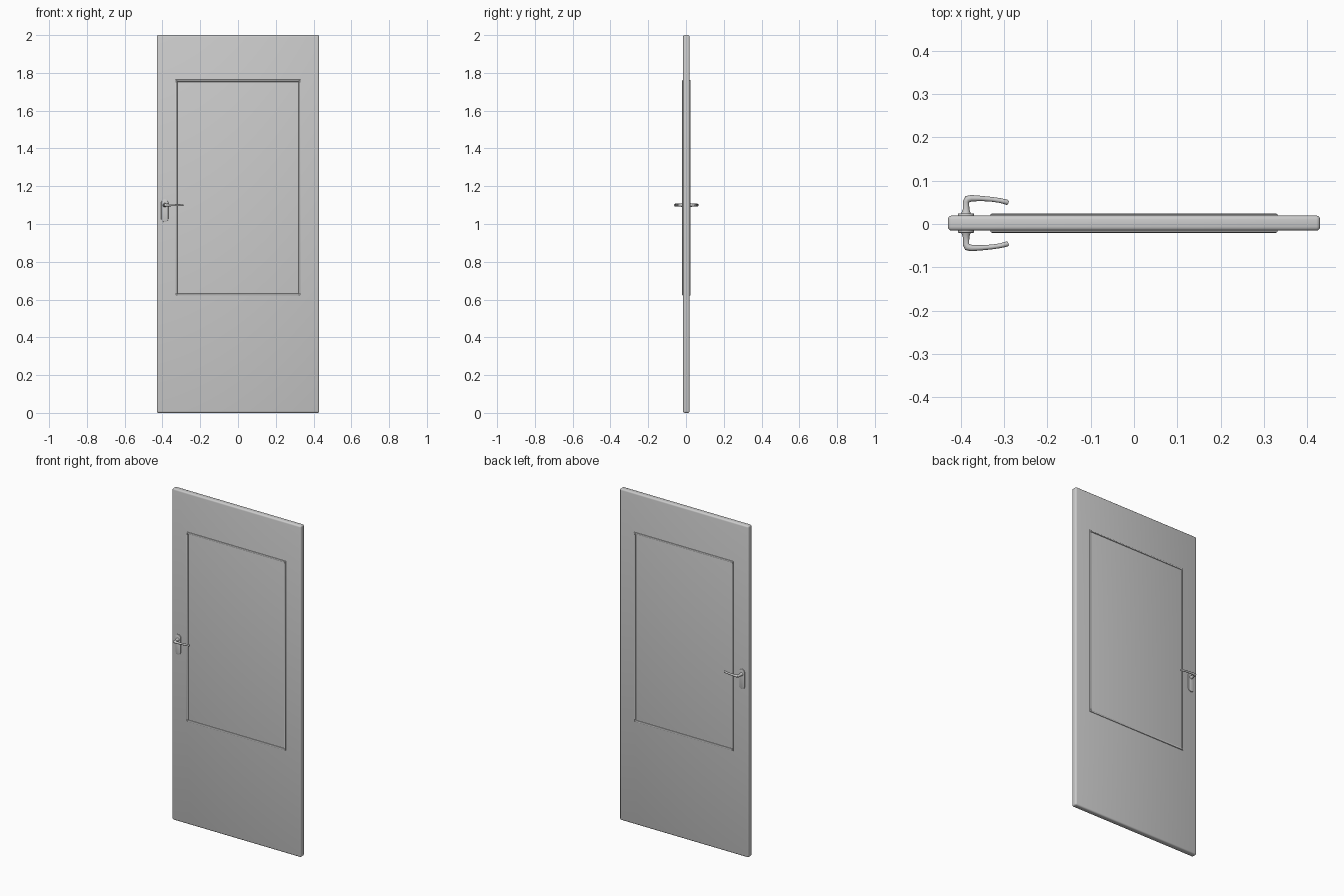
import bpy, bmesh, math
from mathutils import Vector

if "Cube" in bpy.data.objects:
    bpy.data.objects.remove(bpy.data.objects["Cube"])

grey = bpy.data.materials.new("door_grey")
grey.use_nodes = True
colour = (0.6, 0.6, 0.6, 1)
grey.diffuse_color = colour
grey.node_tree.nodes["Principled BSDF"].inputs["Base Color"].default_value = colour

MID_Y = 0.002      # middle of the door's thickness
FACE = 0.0175      # half thickness
HANDLE = Vector((-0.388, 0, 1.10))


def finish(name, bm, bevel=0, segments=2):
    bmesh.ops.recalc_face_normals(bm, faces=bm.faces)
    mesh = bpy.data.meshes.new(name)
    bm.to_mesh(mesh)
    bm.free()
    obj = bpy.data.objects.new(name, mesh)
    bpy.context.collection.objects.link(obj)
    mesh.materials.append(grey)
    bpy.ops.object.select_all(action="DESELECT")
    obj.select_set(True)
    bpy.context.view_layer.objects.active = obj
    if bevel:
        mod = obj.modifiers.new("Bevel", "BEVEL")
        mod.width, mod.segments, mod.limit_method = bevel, segments, "ANGLE"
        bpy.ops.object.modifier_apply(modifier=mod.name)
    bpy.ops.object.shade_smooth_by_angle(angle=math.radians(40))
    return obj


# Door leaf with rounded edges
bm = bmesh.new()
bmesh.ops.create_cube(bm, size=1)
for v in bm.verts:
    v.co = Vector((v.co.x * 0.86, v.co.y * FACE * 2 + MID_Y, v.co.z * 2 + 1))
finish("door_leaf", bm, 0.009, 3)


def panel_bead(name, side):
    """Raised rectangular moulding, swept around the panel."""
    bm = bmesh.new()
    profile = [(0.333, 0.012), (0.331, 0.0205), (0.327, 0.0225), (0.322, 0.0205), (0.319, 0.012)]
    loops = []
    for half, depth in profile:
        tall = half + 0.24
        loops.append([bm.verts.new((sx * half, MID_Y + side * depth, 1.192 + sz * tall))
                      for sx, sz in ((-1, -1), (1, -1), (1, 1), (-1, 1))])
    for a, b in zip(loops, loops[1:]):
        for i in range(4):
            j = (i + 1) % 4
            bm.faces.new((a[i], a[j], b[j], b[i]))
    finish(name, bm)


def back_plate(name, side):
    """Upright plate with round ends."""
    bm = bmesh.new()
    radius, ring = 0.019, []
    for i in range(24):
        a = 2 * math.pi * (i + 0.5) / 24
        z = (1.111 if math.sin(a) > 0 else 1.029) + radius * math.sin(a)
        ring.append(bm.verts.new((HANDLE.x + radius * math.cos(a), MID_Y + side * 0.01, z)))
    face = bm.faces.new(ring)
    new = bmesh.ops.extrude_face_region(bm, geom=[face])["geom"]
    bmesh.ops.translate(bm, vec=(0, side * 0.0125, 0),
                        verts=[v for v in new if isinstance(v, bmesh.types.BMVert)])
    finish(name, bm, 0.002)


def lever(name, side):
    """Round bar: flared neck out of the plate, bend, then a tapering grip."""
    path = [(0, 0.018, 0.012), (0, 0.025, 0.010), (0, 0.032, 0.0075), (0, 0.049, 0.0075),
            (0.003, 0.055, 0.0085), (0.012, 0.0575, 0.0075), (0.035, 0.057, 0.006),
            (0.06, 0.055, 0.0055), (0.08, 0.052, 0.0055), (0.095, 0.048, 0.006), (0.098, 0.047, 0.004)]
    points = [Vector((HANDLE.x + x, MID_Y + side * y, HANDLE.z)) for x, y, r in path]
    bm = bmesh.new()
    rings = []
    for i, p in enumerate(points):
        along = (points[min(i + 1, len(points) - 1)] - points[max(i - 1, 0)]).normalized()
        across = along.cross(Vector((0, 0, 1)))
        r = path[i][2]
        rings.append([bm.verts.new(p + r * (math.cos(a) * across + Vector((0, 0, math.sin(a)))))
                      for a in (2 * math.pi * k / 12 for k in range(12))])
    for a, b in zip(rings, rings[1:]):
        for k in range(12):
            n = (k + 1) % 12
            bm.faces.new((a[k], a[n], b[n], b[k]))
    bm.faces.new(rings[0])
    bm.faces.new(rings[-1])
    finish(name, bm)


# Matching parts on both faces
for label, side in (("front", -1), ("back", 1)):
    panel_bead(label + "_panel_bead", side)
    back_plate(label + "_handle_plate", side)
    lever(label + "_lever_handle", side)
